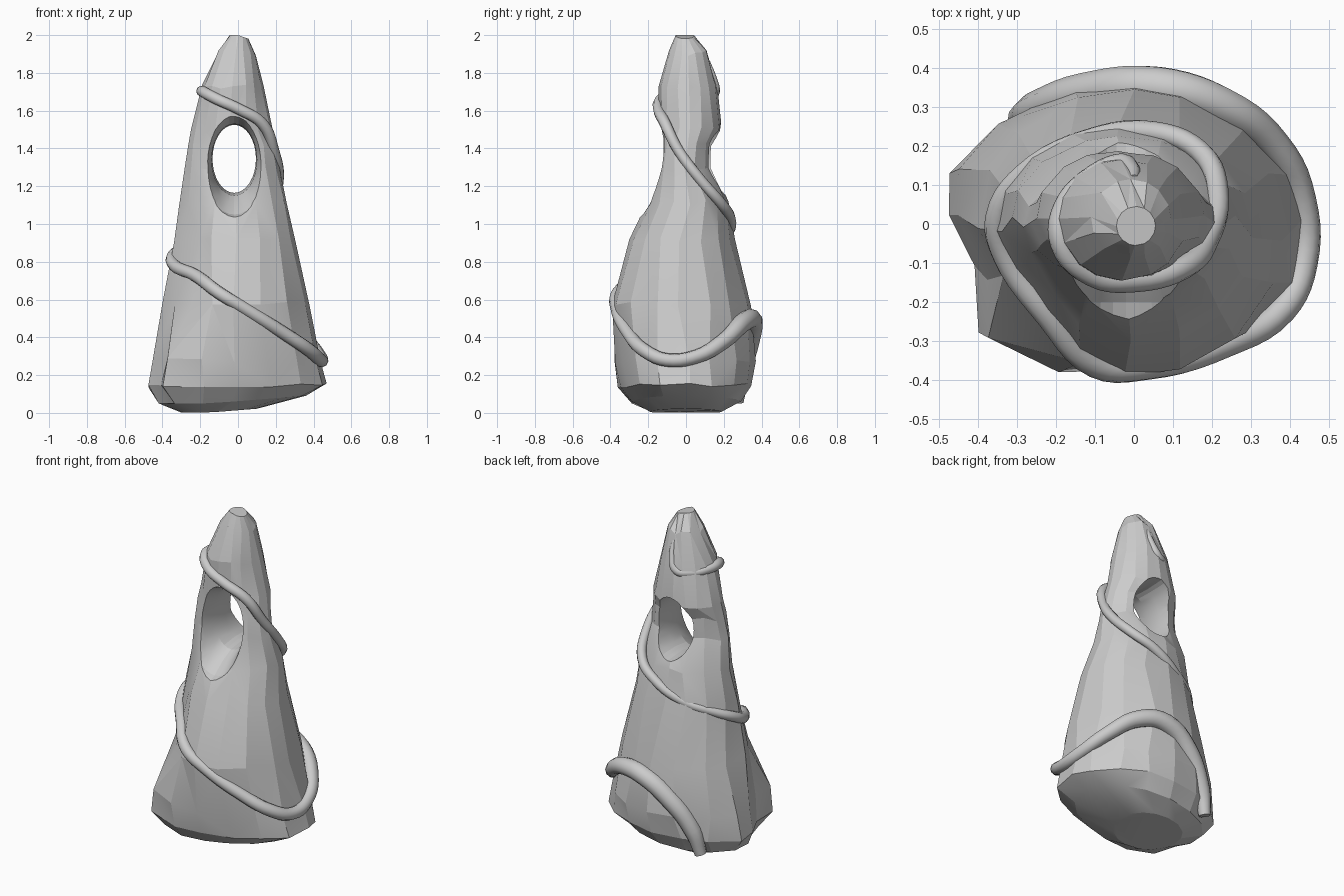
import bpy, math, random
from mathutils import Vector

random.seed(4)
cube = bpy.data.objects.get("Cube")
if cube:
    bpy.data.objects.remove(cube, do_unlink=True)

# One stone grey for everything
grey = bpy.data.materials.new("stone grey")
grey.use_nodes = True
grey.diffuse_color = (0.6, 0.6, 0.6, 1)
grey.node_tree.nodes["Principled BSDF"].inputs["Base Color"].default_value = (0.6, 0.6, 0.6, 1)


def select(obj):
    bpy.ops.object.select_all(action='DESELECT')
    obj.select_set(True)
    bpy.context.view_layer.objects.active = obj


def add_mesh(name, rings):
    """Loft closed rings of points, with capped ends."""
    n = len(rings[0])
    faces = [tuple(reversed(range(n))), tuple(range((len(rings) - 1) * n, len(rings) * n))]
    for r in range(len(rings) - 1):
        for i in range(n):
            a, b = r * n + i, r * n + (i + 1) % n
            faces += [(a, b, b + n), (a, b + n, a + n)] if (i + r) % 2 else [(a, b, a + n), (b, b + n, a + n)]
    mesh = bpy.data.meshes.new(name)
    mesh.from_pydata([p for ring in rings for p in ring], [], faces)
    mesh.materials.append(grey)
    obj = bpy.data.objects.new(name, mesh)
    bpy.context.collection.objects.link(obj)
    return obj


# Rock body: z, min x, max x, min y, max y, share of foot lobes, share of groove
levels = [
    (0.002, -0.30, 0.10, -0.19, 0.19, 0, 0),
    (0.05, -0.42, 0.36, -0.28, 0.29, 0.7, 0),
    (0.15, -0.475, 0.47, -0.335, 0.345, 1, 0),
    (0.28, -0.455, 0.44, -0.365, 0.37, 0.9, 0.1),
    (0.58, -0.405, 0.38, -0.39, 0.345, 0.1, 0.8),
    (0.92, -0.345, 0.305, -0.30, 0.26, 0, 1),
    (1.12, -0.315, 0.26, -0.205, 0.225, 0, 0.6),
    (1.30, -0.285, 0.22, -0.16, 0.145, 0, 0.4),
    (1.42, -0.265, 0.20, -0.147, 0.15, 0, 0.3),
    (1.51, -0.25, 0.18, -0.145, 0.19, 0, 0.3),
    (1.73, -0.19, 0.135, -0.145, 0.165, 0, 0),
    (1.91, -0.11, 0.095, -0.09, 0.115, 0, 0),
    (1.99, -0.045, 0.055, -0.055, 0.045, 0, 0),
]
SIDES = 16
# Outline factors by side, counter-clockwise from +x
foot = [1, 1, .99, 1, 1, 1, 1.03, 1.06, 1, .92, 1.18, 1.14, 1.03, .99, 1.02, 1.04]
groove = [1, 1, 1, 1, 1, 1, 1, 1, .98, .85, .81, .93, 1, 1.01, 1.01, 1]
rings = []
for z, x0, x1, y0, y1, low, mid in levels:
    ring = []
    for i in range(SIDES):
        a = math.tau * i / SIDES + random.uniform(-0.06, 0.06)
        k = 1 + (foot[i] - 1) * low + (groove[i] - 1) * mid
        x = (x0 + x1) / 2 + (x1 - x0) / 2 * k * math.cos(a)
        y = (y0 + y1) / 2 + (y1 - y0) / 2 * k * math.sin(a)
        # the underside rises towards +x, higher levels are slightly uneven
        lift = max(0, 0.08 * (x + 0.15)) if z < 0.1 else random.uniform(-0.02, 0.01)
        ring.append((x, y, z + lift))
    rings.append(ring)
rings[-1] = [(x, y, 2 - max(0, 0.35 * x)) for x, y, z in rings[-1]]
rock = add_mesh("rock_body", rings)

# Oval window cut from front to back, flared towards the front
window = []
for y, rx, rz, cz in [(0.5, 0.15, 0.22, 1.34), (0.14, 0.125, 0.185, 1.345),
                      (0.06, 0.115, 0.18, 1.345), (-0.04, 0.12, 0.19, 1.34), (-0.12, 0.14, 0.225, 1.335),
                      (-0.2, 0.17, 0.275, 1.325), (-0.5, 0.22, 0.36, 1.31)]:
    window.append([(-0.02 + rx * math.cos(t * math.tau / 32), y, cz + rz * math.sin(t * math.tau / 32))
                   for t in range(32)])
cutter = add_mesh("window_cutter", window)
cutter.hide_render = True
cut = rock.modifiers.new("window", 'BOOLEAN')
cut.operation = 'DIFFERENCE'
cut.solver = 'EXACT'
cut.object = cutter
select(rock)
bpy.ops.object.modifier_apply(modifier="window")
bpy.data.objects.remove(cutter, do_unlink=True)
bpy.ops.object.shade_smooth_by_angle(angle=math.radians(14))

# Round cord winding from the thick tail at the back up to the tip: x, y, z, radius
path = [
    (-0.29, 0.27, 0.06, 0.035), (-0.25, 0.29, 0.20, 0.05), (-0.12, 0.335, 0.38, 0.055),
    (0.06, 0.35, 0.49, 0.055), (0.22, 0.305, 0.48, 0.05), (0.36, 0.20, 0.38, 0.042),
    (0.43, 0.06, 0.30, 0.037), (0.435, -0.10, 0.28, 0.036), (0.38, -0.22, 0.33, 0.036),
    (0.23, -0.31, 0.43, 0.035), (0.04, -0.365, 0.55, 0.034), (-0.10, -0.36, 0.635, 0.034),
    (-0.22, -0.235, 0.725, 0.034), (-0.335, -0.07, 0.78, 0.033), (-0.35, 0.02, 0.825, 0.03),
    (-0.28, 0.13, 0.88, 0.028), (-0.12, 0.215, 0.94, 0.028), (0.05, 0.235, 1.03, 0.028),
    (0.17, 0.185, 1.11, 0.028), (0.215, 0.08, 1.23, 0.028), (0.19, -0.04, 1.39, 0.028),
    (0.13, -0.11, 1.53, 0.03), (0.0, -0.145, 1.61, 0.03), (-0.11, -0.13, 1.66, 0.03),
    (-0.185, -0.05, 1.70, 0.03), (-0.18, 0.04, 1.70, 0.028), (-0.11, 0.12, 1.69, 0.027),
    (-0.04, 0.155, 1.70, 0.025), (-0.005, 0.14, 1.78, 0.02), (0.0, 0.115, 1.86, 0.012),
]
curve = bpy.data.curves.new("spiral_cord", 'CURVE')
curve.dimensions = '3D'
curve.bevel_depth = 1
curve.bevel_resolution = 3
curve.resolution_u = 5
curve.use_fill_caps = True
spline = curve.splines.new('BEZIER')
spline.bezier_points.add(len(path) - 1)
for bp, (x, y, z, r) in zip(spline.bezier_points, path):
    bp.co = Vector((x, y, z))
    bp.radius = r
    bp.handle_left_type = bp.handle_right_type = 'AUTO'
curve.materials.append(grey)
cord = bpy.data.objects.new("spiral_cord", curve)
bpy.context.collection.objects.link(cord)
select(cord)
bpy.ops.object.convert(target='MESH')
bpy.ops.object.shade_smooth_by_angle(angle=math.radians(50))
